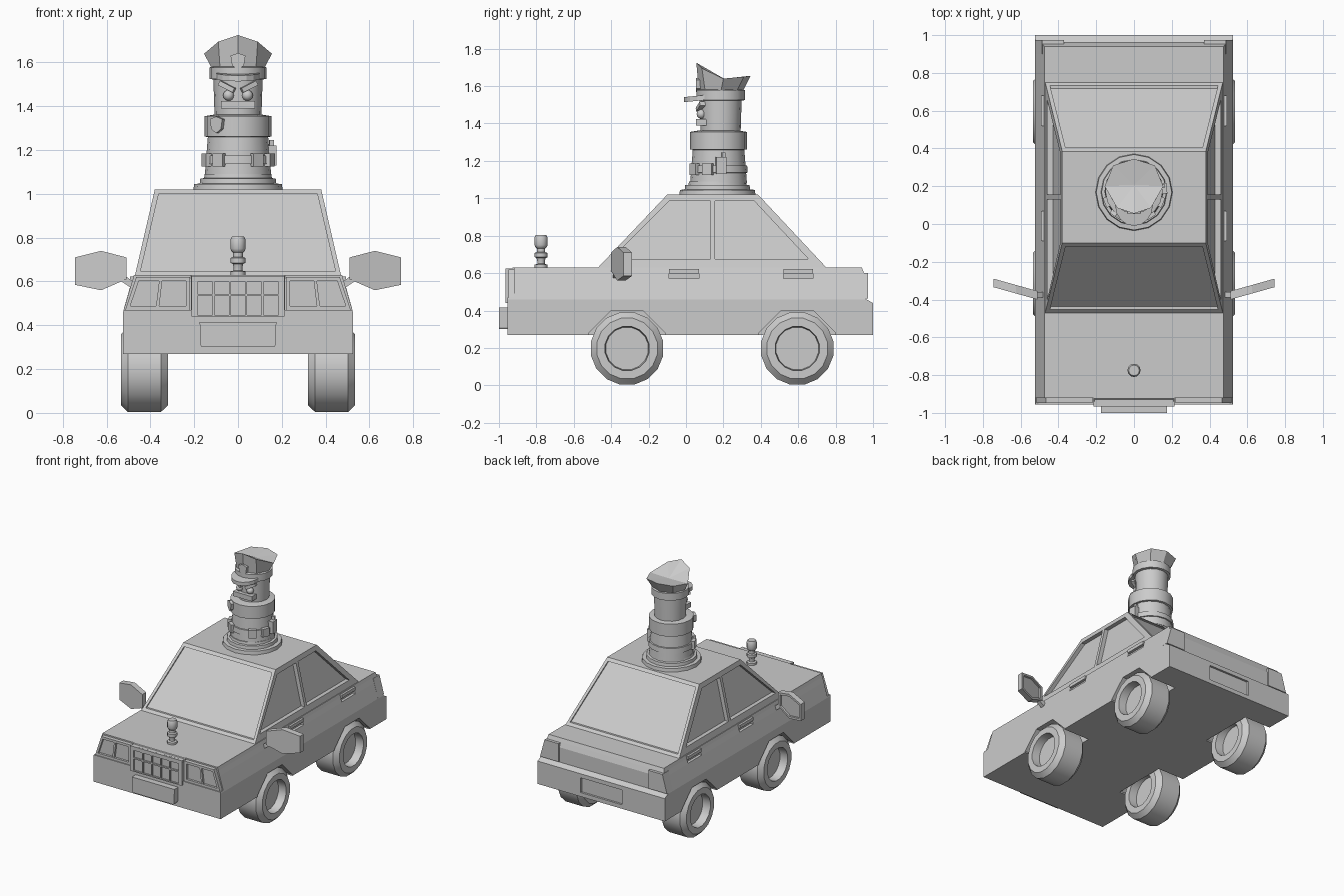
import bpy, bmesh, math
from mathutils import Matrix, Vector, Euler

if "Cube" in bpy.data.objects:
    bpy.data.objects.remove(bpy.data.objects["Cube"])

grey = bpy.data.materials.new("plain_grey")
grey.diffuse_color = (0.6, 0.6, 0.6, 1)
grey.use_nodes = True
grey.node_tree.nodes["Principled BSDF"].inputs["Base Color"].default_value = grey.diffuse_color


def finish(name, bm, smooth=False):
    bmesh.ops.recalc_face_normals(bm, faces=bm.faces[:])
    me = bpy.data.meshes.new(name)
    bm.to_mesh(me)
    bm.free()
    me.materials.append(grey)
    if smooth:
        me.shade_smooth()
        me.set_sharp_from_angle(angle=math.radians(32))
    ob = bpy.data.objects.new(name, me)
    bpy.context.collection.objects.link(ob)
    return ob


def add_loft(bm, rings):
    rows = [[bm.verts.new(p) for p in r] for r in rings]
    n = len(rows[0])
    for a, b in zip(rows, rows[1:]):
        for i in range(n):
            bm.faces.new((a[i], a[(i + 1) % n], b[(i + 1) % n], b[i]))
    bm.faces.new(rows[0])
    bm.faces.new(rows[-1])


def loft(name, rings, smooth=False):
    bm = bmesh.new()
    add_loft(bm, rings)
    return finish(name, bm, smooth)


def box_rings(x0, x1, y0, y1, z0, z1):
    return [[(x0, y0, z), (x1, y0, z), (x1, y1, z), (x0, y1, z)] for z in (z0, z1)]


def box(name, centre, size, rot=(0, 0, 0)):
    h = [s / 2 for s in size]
    m = Matrix.Translation(centre) @ Euler(rot).to_matrix().to_4x4()
    rings = box_rings(-h[0], h[0], -h[1], h[1], -h[2], h[2])
    return loft(name, [[m @ Vector(p) for p in r] for r in rings])


def circle(r, n, off=0.0):
    return [(r * math.cos(2 * math.pi * i / n + off), r * math.sin(2 * math.pi * i / n + off))
            for i in range(n)]


def lathe(name, prof, n, cy):
    return loft(name, [[(x, cy + y, z) for x, y in circle(r, n)] for r, z in prof], True)


def lathe_x(name, prof, n, cy, cz, side):
    return loft(name, [[(side * x, cy + a, cz + b) for a, b in circle(r, n, math.pi / n)]
                       for r, x in prof], True)


# Body shell: stacked rectangles (height, half width, front, back)
levels = [(0.27, 0.525, -0.955, 1.0), (0.44, 0.525, -0.955, 1.0), (0.46, 0.525, -0.955, 0.963),
          (0.57, 0.493, -0.955, 0.963), (0.605, 0.482, -0.955, 0.95), (0.63, 0.475, -0.925, 0.94),
          (0.63, 0.47, -0.47, 0.75), (1.02, 0.38, -0.10, 0.385)]
body = loft("car_body", [[(-w, f, z), (w, f, z), (w, b, z), (-w, b, z)] for z, w, f, b in levels])

# Everything cut out of the body
cut = bmesh.new()
WHEELS = (-0.315, 0.595)


def pillar_x(z):
    return 0.47 - (z - 0.63) * 0.09 / 0.39


front_win = [(-0.40, 0.675), (-0.09, 0.985), (0.13, 0.985), (0.13, 0.675)]
rear_win = [(0.155, 0.675), (0.155, 0.985), (0.365, 0.985), (0.655, 0.675)]
for s in (1, -1):
    for y in WHEELS:  # wheel arches
        add_loft(cut, [[(s * x, y + a, 0.195 + b) for a, b in circle(0.222, 8, math.pi / 8)]
                       for x in (0.31, 0.7)])
    for win in (front_win, rear_win):  # side windows
        add_loft(cut, [[(s * (pillar_x(z) + d), y, z) for y, z in win] for d in (0.06, -0.03)])
    add_loft(cut, box_rings(*sorted((s * 0.215, s * 0.6)), -1.1, -0.92, 0.47, 0.7))  # lamp steps
    for y in (-0.01, 0.6):  # hollows under door handles
        add_loft(cut, box_rings(*sorted((s * 0.472, s * 0.6)), y - 0.08, y + 0.08, 0.572, 0.6))
screen = [(-0.445, 0.648), (0.445, 0.648), (0.362, 1.0), (-0.362, 1.0)]
add_loft(cut, [[(x, -0.47 + (z - 0.63) * 0.37 / 0.39 + d, z) for x, z in screen] for d in (-0.1, 0.016)])
add_loft(cut, [[(x, 0.75 - (z - 0.63) * 0.365 / 0.39 + d, z) for x, z in screen] for d in (0.1, -0.016)])
add_loft(cut, box_rings(-0.17, 0.17, 0.985, 1.1, 0.30, 0.41))  # rear plate hollow
cutter = finish("body_cutter", cut)
cutter.hide_render = True
mod = body.modifiers.new("cut", "BOOLEAN")
mod.operation, mod.solver, mod.object = "DIFFERENCE", "EXACT", cutter
dg = bpy.context.evaluated_depsgraph_get()
baked = bpy.data.meshes.new_from_object(body.evaluated_get(dg))
body.modifiers.clear()
body.data = baked
bpy.data.objects.remove(cutter)

# Grille with bars, and front plate
box("grille_back", (0, -0.935, 0.533), (0.42, 0.034, 0.185))
for i in range(6):
    edge = 0.014 if i in (0, 5) else 0
    x = -0.187 + i * 0.0748
    box("grille_upright", (x + (-edge if i == 0 else edge) / 1.2, -0.953, 0.533),
        (0.008 + edge * 1.5, 0.026, 0.185))
for z, h in ((0.443, 0.008), (0.538, 0.01), (0.611, 0.028)):
    box("grille_crossbar", (0, -0.953, z), (0.42, 0.026, h))
plate = [(-0.175, 0.415), (0.175, 0.415), (0.172, 0.31), (0.165, 0.30), (-0.165, 0.30), (-0.172, 0.31)]
loft("front_plate", [[(x, y, z) for x, z in plate] for y in (-0.95, -1.0)])

lamp_out = [(0.22, 0.47), (0.515, 0.47), (0.465, 0.62), (0.22, 0.62)]
lamp_in = [(0.238, 0.488), (0.492, 0.488), (0.453, 0.602), (0.238, 0.602)]
tail = [(0.37, 0.465), (0.524, 0.465), (0.486, 0.6), (0.37, 0.6)]
glass = [(0.51, 0.71), (0.51, 0.61), (0.625, 0.56), (0.745, 0.585), (0.745, 0.71), (0.625, 0.74)]
glass_in = [(0.628 + (x - 0.628) * 0.82, 0.65 + (z - 0.65) * 0.82) for x, z in glass]
tyre = [(0.115, 0.38), (0.12, 0.32), (0.165, 0.32), (0.197, 0.352), (0.197, 0.503),
        (0.165, 0.535), (0.12, 0.535), (0.115, 0.475)]
for s in (1, -1):
    # Headlights with recessed panes and a slanted divider
    loft("headlight", [[(s * x, y, z) for x, z in ring] for ring, y in
                       ((lamp_out, -0.90), (lamp_out, -0.948), (lamp_in, -0.948), (lamp_in, -0.932))])
    box("headlight_divider", (s * 0.36, -0.938, 0.545), (0.014, 0.018, 0.118), (0, -s * 0.12, 0))
    # Tail lights
    loft("tail_light", [[(s * x, y, z) for x, z in tail] for y in (0.90, 0.973)])
    # Wing mirrors, hollow at the back
    loft("wing_mirror", [[(s * x, -0.40 + (x - 0.51) * 0.28 + d, z) for x, z in ring] for ring, d in
                         ((glass, 0), (glass, 0.045), (glass_in, 0.045), (glass_in, 0.03))])
    box("mirror_stem", (s * 0.505, -0.375, 0.6), (0.07, 0.03, 0.03), (0, -s * 0.6, 0))
    # Door handles
    for y in (-0.01, 0.6):
        box("door_handle", (s * 0.48, y, 0.61), (0.026, 0.16, 0.024))
    # Wheels
    for y in WHEELS:
        lathe_x("wheel", tyre, 16, y, 0.197, s)

# Bonnet ornament
lathe("bonnet_ornament", [(0.034, 0.62), (0.034, 0.645), (0.02, 0.65), (0.02, 0.664), (0.024, 0.68),
                          (0.034, 0.685), (0.034, 0.708), (0.022, 0.712), (0.022, 0.732),
                          (0.03, 0.738), (0.035, 0.75), (0.035, 0.79), (0.028, 0.805)], 12, -0.775)

# Roof figure: base, torso, collar, head
CY, HY = 0.168, 0.185
lathe("figure_base", [(0.205, 1.01), (0.2, 1.045), (0.175, 1.047), (0.172, 1.07), (0.155, 1.072),
                      (0.152, 1.09)], 16, CY)
lathe("torso", [(0.152, 1.08), (0.137, 1.27)], 16, CY + 0.006)
lathe("belt", [(0.14, 1.135), (0.156, 1.137), (0.153, 1.175), (0.14, 1.177)], 16, CY + 0.006)
lathe("collar_band", [(0.13, 1.258), (0.152, 1.262), (0.152, 1.355), (0.11, 1.362)], 16, CY + 0.006)
lathe("head", [(0.107, 1.35), (0.113, 1.54)], 16, HY)


def on_belt(name, deg, z, size):
    a = math.radians(deg)  # angle from the front towards +x
    box(name, (0.155 * math.sin(a), CY + 0.006 - 0.155 * math.cos(a), z), size, (0, 0, a))


for deg in (-68, -34, 34, 68):
    on_belt("belt_pouch", deg, 1.155, (0.055, 0.025, 0.06))
on_belt("radio", 95, 1.175, (0.055, 0.04, 0.09))
on_belt("radio_aerial", 100, 1.225, (0.018, 0.02, 0.04))


def shield(name, cx, cz, w, h, y, turn):
    pts = [(-1, 0.7), (0, 1), (1, 0.7), (0.8, -0.5), (0, -1), (-0.8, -0.5)]
    m = Matrix.Translation((cx, y, cz)) @ Matrix.Rotation(turn, 4, "Z")
    loft(name, [[m @ Vector((a * w, d, b * h)) for a, b in pts] for d in (-0.013, 0.02)])


shield("chest_badge", -0.093, 1.315, 0.034, 0.038, 0.05, -0.6)
shield("cap_badge", 0, 1.605, 0.034, 0.038, 0.066, 0)

# Face
for s in (1, -1):
    bm = bmesh.new()
    bmesh.ops.create_uvsphere(bm, u_segments=12, v_segments=8, radius=0.025,
                              matrix=Matrix.Translation((s * 0.043, 0.082, 1.45)))
    finish("eye", bm, True)
    box("eyebrow", (s * 0.05, 0.078, 1.49), (0.078, 0.03, 0.022), (0, -s * 0.45, s * 0.3))
box("moustache", (0, 0.085, 1.407), (0.155, 0.065, 0.036))

# Cap: band, visor, crown with a raised front
lathe("cap_band", [(0.11, 1.522), (0.13, 1.525), (0.13, 1.578), (0.11, 1.582)], 16, HY)
arc = [(0.1 * math.cos(t), 0.1 + 0.11 * math.sin(t)) for t in
       [math.pi * (1 + i / 8) for i in range(9)]]
loft("cap_visor", [[(x, y, z + (y - 0.1) * 0.1) for x, y in arc] for z in (1.525, 1.552)])
half = [(0, 0.055, 1.725), (0.09, 0.085, 1.695), (0.155, 0.2, 1.64), (0.11, 0.31, 1.65), (0, 0.345, 1.655)]
rim = half + [(-x, y, z) for x, y, z in half[3:0:-1]]
low = [(x, HY + y, 1.565) for x, y in circle(0.115, 8, -math.pi / 2)]
mid = [(x, 0.205 + y, 1.64) for x, y in circle(0.004, 8, -math.pi / 2)]
loft("cap_crown", [low, rim, mid])
